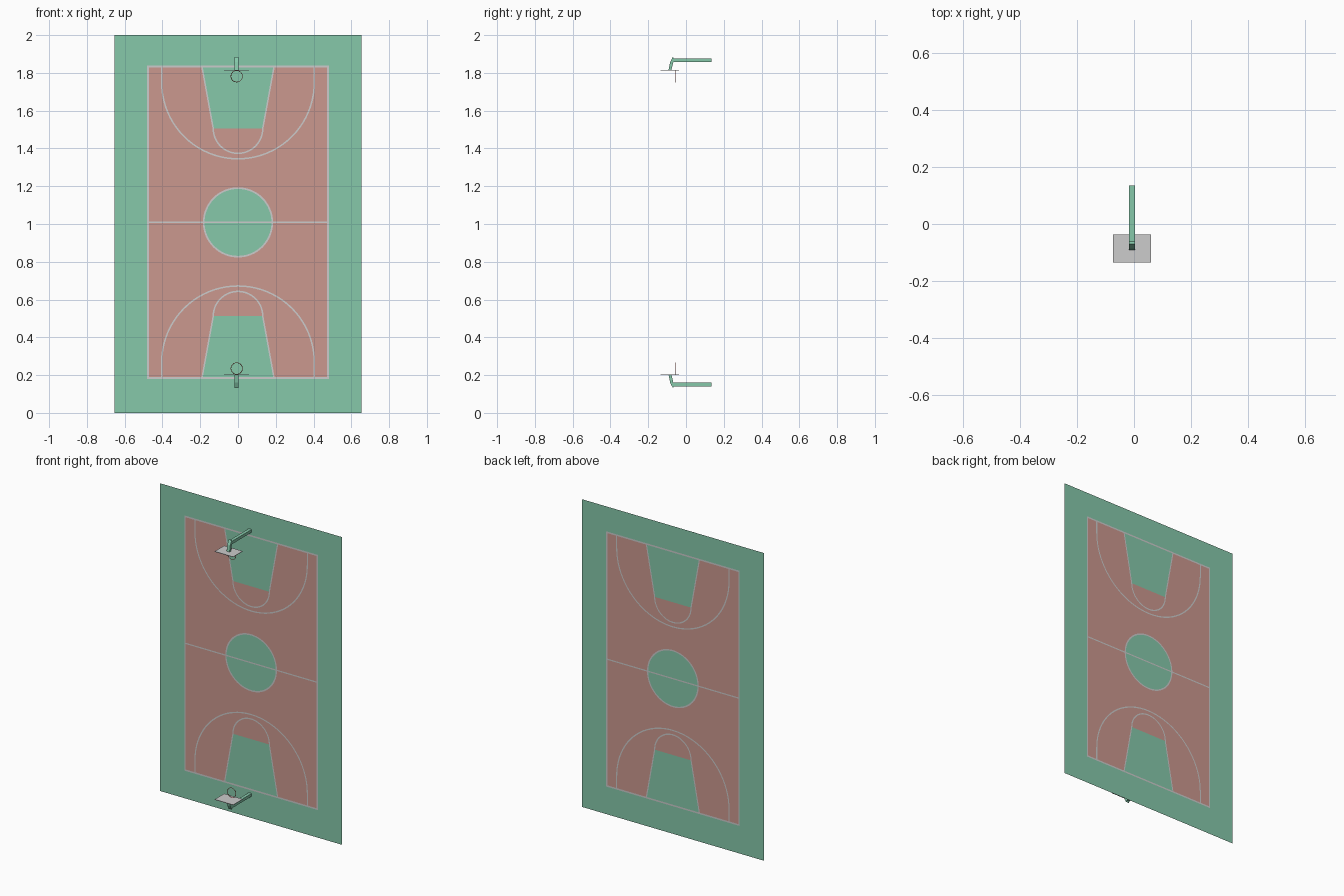
import bpy, bmesh, math
from mathutils import Vector, geometry

if "Cube" in bpy.data.objects:
    bpy.data.objects.remove(bpy.data.objects["Cube"])

MID = 1.0085          # height of the halfway line
SHEET_Y = 0.135       # plane of the court sheet
HOOP_X = -0.007       # hoops sit slightly off centre


def material(name, rgb):
    m = bpy.data.materials.new(name)
    lin = [((c / 255 + 0.055) / 1.055) ** 2.4 for c in rgb]
    m.diffuse_color = (*lin, 1)
    m.use_nodes = True
    m.node_tree.nodes["Principled BSDF"].inputs["Base Color"].default_value = m.diffuse_color
    return m


GREEN = material("court green", (134, 200, 170))
RED = material("court red", (203, 152, 143))
WHITE = material("line white", (204, 204, 204))
RIM = material("rim red", (200, 95, 85))


def make_object(name, bm, mats):
    me = bpy.data.meshes.new(name)
    bm.to_mesh(me)
    bm.free()
    for m in mats:
        me.materials.append(m)
    ob = bpy.data.objects.new(name, me)
    bpy.context.collection.objects.link(ob)
    return ob


# ---- court sheet: outlines painted in order, later ones win ----
def rect(hw, z0, z1):
    return [(-hw, z0), (hw, z0), (hw, z1), (-hw, z1)]


def circle(r, n=64):
    return [(r * math.cos(2 * math.pi * i / n), MID + r * math.sin(2 * math.pi * i / n))
            for i in range(n)]


def u_shape(base_hw, r, zc, n=40):
    """Straight sides from the baseline, closed by a half circle."""
    arc = [(-r * math.cos(math.pi * i / n), zc - r * math.sin(math.pi * i / n))
           for i in range(n + 1)]
    return [(-base_hw, 1.828)] + arc + [(base_hw, 1.828)]


def flip(pts):
    return [(x, 2 * MID - z) for x, z in pts]


def inside(p, poly):
    hit = False
    for (x0, z0), (x1, z1) in zip(poly, poly[1:] + poly[:1]):
        if (z0 > p[1]) != (z1 > p[1]) and p[0] < x0 + (p[1] - z0) * (x1 - x0) / (z1 - z0):
            hit = not hit
    return hit


G, R, W = 0, 1, 2
shapes = [(rect(0.655, 0, 2), G),
          (rect(0.481, 0.179, 1.838), W),      # boundary line
          (rect(0.471, 0.189, 1.828), R)]      # playing area
end = [(u_shape(0.408, 0.408, 1.749), W),      # three point line
       (u_shape(0.400, 0.400, 1.749), R),
       (u_shape(0.194, 0.135, 1.505), W),      # key
       (u_shape(0.186, 0.127, 1.505), R),
       ([(-0.186, 1.828), (-0.127, 1.505), (0.127, 1.505), (0.186, 1.828)], G)]
for pts, col in end:
    shapes += [(pts, col), (flip(pts), col)]
shapes += [(circle(0.186), W), (circle(0.177), G),             # centre circle
           (rect(0.471, MID - 0.004, MID + 0.004), W)]         # halfway line

coords, edges = [], []
for pts, _ in shapes:
    s, n = len(coords), len(pts)
    coords += [Vector(p) for p in pts]
    edges += [(s + i, s + (i + 1) % n) for i in range(n)]
cut = geometry.delaunay_2d_cdt(coords, edges, [], 0, 1e-5)

bm = bmesh.new()
verts = [bm.verts.new((v[0], SHEET_Y, v[1])) for v in cut[0]]
for idx in cut[2]:
    f = bm.faces.new([verts[i] for i in idx])
    c = f.calc_center_median()
    for pts, col in shapes:
        if inside((c.x, c.z), pts):
            f.material_index = col
make_object("court_sheet", bm, [GREEN, RED, WHITE])


# ---- hoops ----
def prism(name, profile, x0, x1, mat):
    """Extrude a (y, z) profile along x."""
    bm = bmesh.new()
    f = bm.faces.new([bm.verts.new((x0, y, z)) for y, z in profile])
    ext = bmesh.ops.extrude_face_region(bm, geom=[f])["geom"]
    bmesh.ops.translate(bm, vec=(x1 - x0, 0, 0),
                        verts=[v for v in ext if isinstance(v, bmesh.types.BMVert)])
    bmesh.ops.recalc_face_normals(bm, faces=bm.faces)
    return make_object(name, bm, [mat])


arm = [(0.135, 1.857), (-0.067, 1.857), (-0.077, 1.816), (-0.092, 1.816),
       (-0.084, 1.857), (-0.070, 1.884), (-0.062, 1.876), (0.135, 1.876)]
board = [(-0.135, 1.813), (-0.037, 1.813), (-0.037, 1.816), (-0.135, 1.816)]

for side, f in (("upper", lambda p: p), ("lower", flip)):
    # bent post
    prism(side + "_post", f(arm), HOOP_X - 0.0105, HOOP_X + 0.0105, GREEN)
    # backboard
    prism(side + "_backboard", f(board), HOOP_X - 0.0665, HOOP_X + 0.0665, WHITE)
    # rim
    y, z = f([(-0.055, 1.782)])[0]
    bpy.ops.mesh.primitive_torus_add(location=(HOOP_X, y, z), rotation=(math.pi / 2, 0, 0),
                                     major_radius=0.0305, minor_radius=0.0015,
                                     major_segments=32, minor_segments=8)
    rim = bpy.context.object
    rim.name = side + "_rim"
    rim.data.materials.append(RIM)
    bpy.ops.object.shade_smooth_by_angle()
